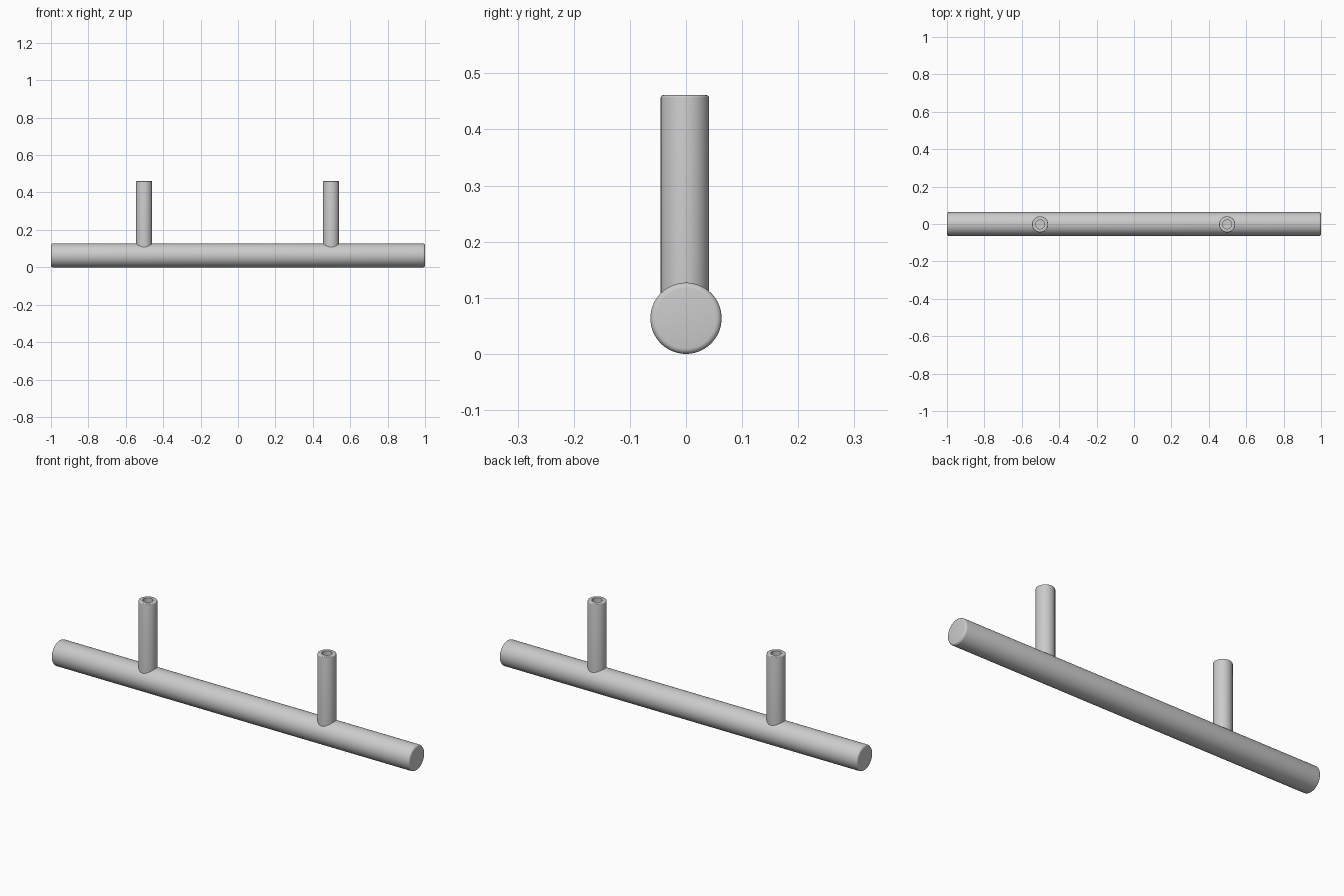
import bpy
import math
from mathutils import Matrix

cube = bpy.data.objects.get("Cube")
if cube:
    bpy.data.objects.remove(cube, do_unlink=True)

SIDES = 64
BAR_R = 0.0635
POST_R = 0.043
HOLE_R = 0.024
POST_TOP = 0.461


def rounded(r, z, bevel, sign, steps=4):
    """Quarter-round from the side wall (r) to the cap at height z."""
    angles = [math.pi / 2 * i / steps for i in range(steps + 1)]
    return [(r - bevel + bevel * math.cos(a),
             z - sign * bevel * (1 - math.sin(a))) for a in angles]


def lathe(name, profile, matrix):
    """Revolve (radius, height) points around z and cap both ends."""
    verts, faces = [], []
    for r, z in profile:
        for s in range(SIDES):
            a = 2 * math.pi * s / SIDES
            verts.append((r * math.cos(a), r * math.sin(a), z))
    for k in range(len(profile) - 1):
        for s in range(SIDES):
            t = (s + 1) % SIDES
            low, high = k * SIDES, (k + 1) * SIDES
            faces.append((low + s, low + t, high + t, high + s))
    last = (len(profile) - 1) * SIDES
    faces.append(tuple(reversed(range(SIDES))))
    faces.append(tuple(range(last, last + SIDES)))

    mesh = bpy.data.meshes.new(name)
    mesh.from_pydata(verts, [], faces)
    mesh.transform(matrix)
    obj = bpy.data.objects.new(name, mesh)
    bpy.context.collection.objects.link(obj)
    bpy.ops.object.select_all(action='DESELECT')
    obj.select_set(True)
    bpy.context.view_layer.objects.active = obj
    bpy.ops.object.shade_smooth_by_angle(angle=math.radians(30))
    return obj


# Horizontal grip bar with rounded ends
bar_profile = (rounded(BAR_R, -1, 0.01, -1)[::-1]
               + rounded(BAR_R, 1, 0.01, 1))
lathe("grip_bar", bar_profile,
      Matrix.Translation((0, 0, BAR_R)) @ Matrix.Rotation(math.pi / 2, 4, 'Y'))

# Mounting posts with a blind screw hole in the top
post_profile = [(POST_R, 0.09)] + rounded(POST_R, POST_TOP, 0.004, 1)
post_profile += [(HOLE_R, POST_TOP), (HOLE_R, POST_TOP - 0.15)]
for side, x in (("right", -0.502), ("left", 0.498)):
    lathe(side + "_post", post_profile, Matrix.Translation((x, -0.002, 0)))
